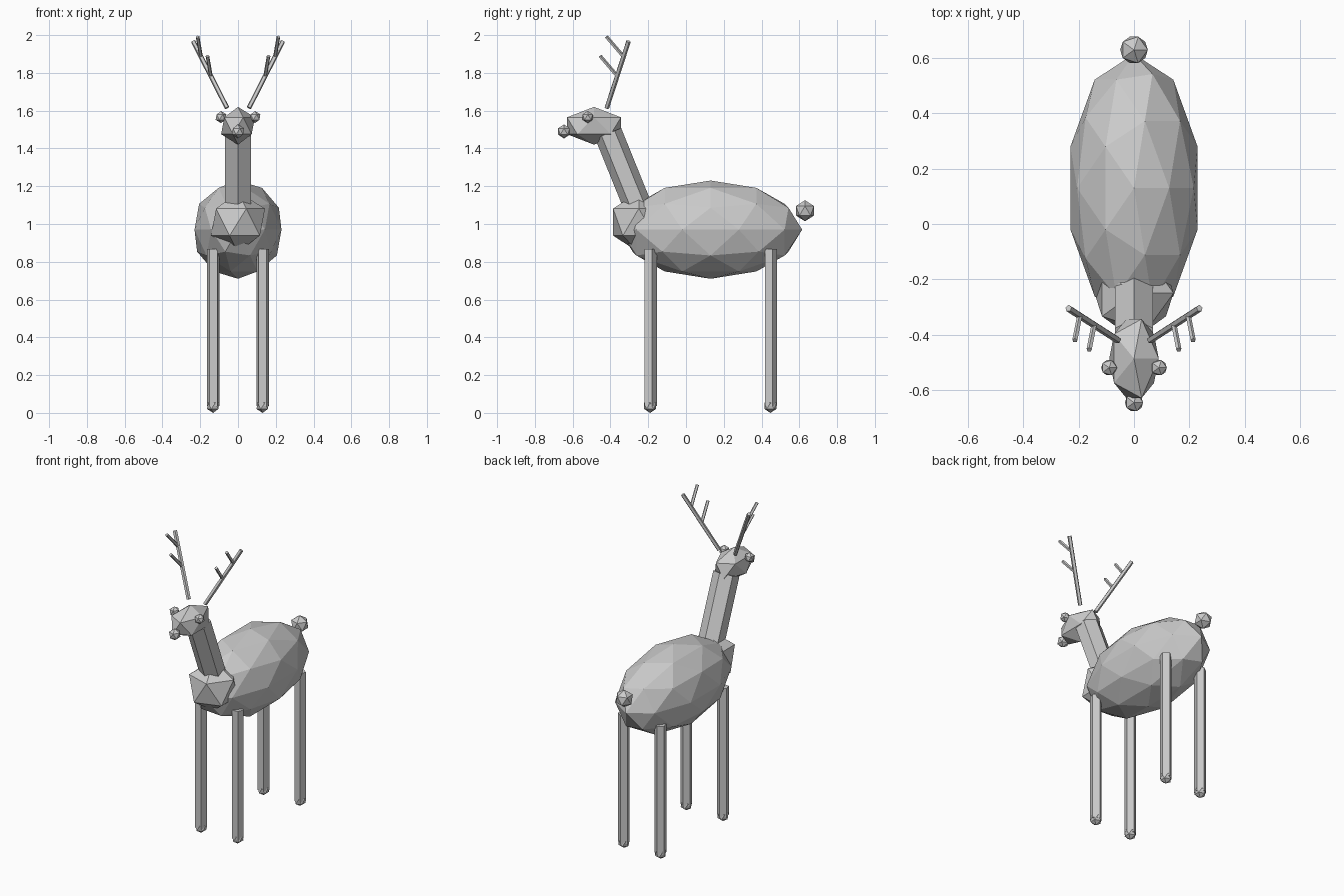
import bpy
from mathutils import Vector

if "Cube" in bpy.data.objects:
    bpy.data.objects.remove(bpy.data.objects["Cube"])

grey = bpy.data.materials.new("plain_grey")
grey.use_nodes = True
COLOUR = (0.6, 0.6, 0.6, 1)
grey.diffuse_color = COLOUR
grey.node_tree.nodes["Principled BSDF"].inputs["Base Color"].default_value = COLOUR


def finish(name):
    ob = bpy.context.object
    ob.name = name
    ob.data.materials.append(grey)
    return ob


def ball(name, centre, radii, detail=1):
    """Faceted ball stretched along each axis."""
    bpy.ops.mesh.primitive_ico_sphere_add(subdivisions=detail, radius=1, location=centre)
    ob = finish(name)
    ob.scale = radii if isinstance(radii, tuple) else (radii,) * 3


def rod(name, start, end, radius, sides=5, flatten=1):
    """Faceted rod between two points."""
    a, b = Vector(start), Vector(end)
    bpy.ops.mesh.primitive_cylinder_add(vertices=sides, radius=radius,
                                        depth=(b - a).length, location=(a + b) / 2)
    ob = finish(name)
    ob.rotation_euler = Vector((0, 0, 1)).rotation_difference(b - a).to_euler()
    ob.scale.y = flatten


# Trunk, chest and neck
ball("body", (0, 0.13, 0.97), (0.242, 0.485, 0.26), 2)
ball("chest", (0, -0.25, 1.01), 0.16)
rod("neck", (0, -0.23, 1.03), (0, -0.412, 1.48), 0.08, 6, 0.93)

# Head and tail
ball("head", (0, -0.487, 1.52), (0.1, 0.168, 0.1))
ball("nose", (0, -0.646, 1.49), 0.037)
ball("tail", (0, 0.63, 1.07), 0.056)

for side, s in (("left", 1), ("right", -1)):
    ball(side + "_eye", (s * 0.09, -0.52, 1.566), 0.032)

    # Legs with hooves
    for end, y in (("front", -0.19), ("back", 0.447)):
        x = s * 0.131
        rod(f"{end}_{side}_leg", (x, y, 0.037), (x, y, 0.868), 0.036)
        ball(f"{end}_{side}_hoof", (x, y, 0.037), 0.037)

    # Antler beam with two forward tines
    base, tip = Vector((s * 0.058, -0.42, 1.615)), Vector((s * 0.237, -0.305, 1.967))
    rod(side + "_antler", base, tip, 0.013)
    for label, t in (("lower", 0.48), ("upper", 0.77)):
        root = base.lerp(tip, t)
        rod(f"{side}_{label}_tine", root, root + Vector((s * 0.018, -0.09, 0.105)), 0.01)
